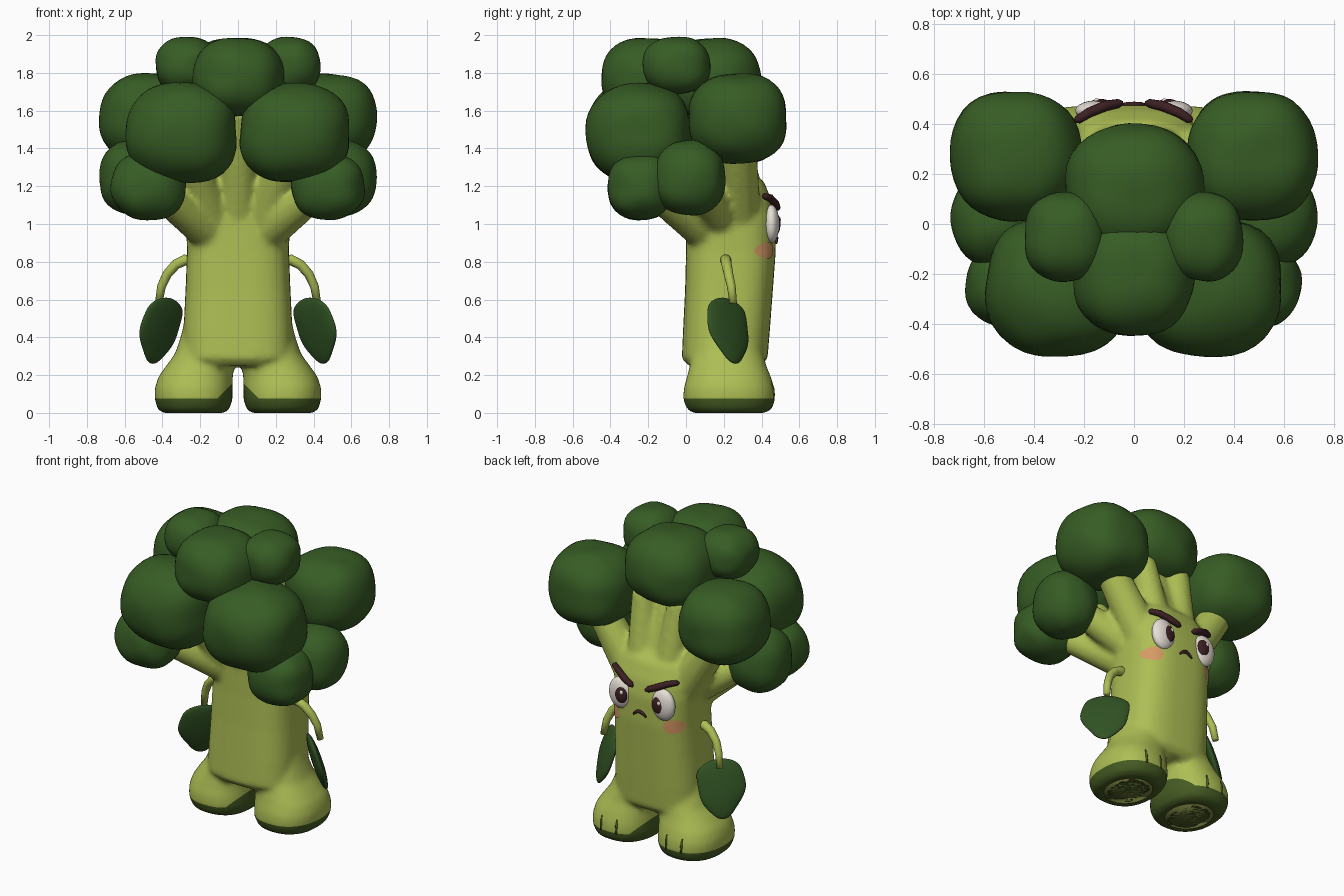
import bpy, bmesh, math
from mathutils import Vector, noise
from mathutils.bvhtree import BVHTree

if "Cube" in bpy.data.objects:
    bpy.data.objects.remove(bpy.data.objects["Cube"])


def mat(name, col):
    m = bpy.data.materials.new(name)
    m.diffuse_color = (*col, 1)
    m.use_nodes = True
    m.node_tree.nodes["Principled BSDF"].inputs["Base Color"].default_value = m.diffuse_color
    return m


STALK = mat("stalk_green", (0.42, 0.52, 0.09))
FLORET = mat("floret_green", (0.038, 0.108, 0.018))
LEAF = mat("leaf_green", (0.03, 0.085, 0.017))
SOLE = mat("sole_green", (0.06, 0.105, 0.016))
PAD = mat("pad_olive", (0.17, 0.2, 0.045))
WHITE = mat("eye_white", (0.8, 0.74, 0.68))
BROWN = mat("dark_brown", (0.045, 0.014, 0.016))
BLUSH = mat("blush", (0.68, 0.32, 0.13))


def finish(bm, name, *mats):
    me = bpy.data.meshes.new(name)
    bmesh.ops.recalc_face_normals(bm, faces=bm.faces)
    bm.to_mesh(me)
    bm.free()
    for m in mats:
        me.materials.append(m)
    me.shade_smooth()
    ob = bpy.data.objects.new(name, me)
    bpy.context.collection.objects.link(ob)
    return ob


def bridge(bm, rings):
    n = len(rings[0])
    for a, b in zip(rings, rings[1:]):
        for i in range(n):
            bm.faces.new((a[i], a[(i + 1) % n], b[(i + 1) % n], b[i]))
    bm.faces.new(rings[0][::-1])
    bm.faces.new(rings[-1])


def loft(bm, sections, power, n=40):
    """Stacked superellipses: z, centre x, half width, y min, y max."""
    rings = []
    for z, cx, hx, y0, y1 in sections:
        ring = []
        for i in range(n):
            a = 2 * math.pi * i / n
            c, s = math.cos(a), math.sin(a)
            e = 2 / power
            ring.append(bm.verts.new((cx + hx * math.copysign(abs(c) ** e, c),
                                      (y0 + y1) / 2 + (y1 - y0) / 2 * math.copysign(abs(s) ** e, s), z)))
        rings.append(ring)
    bridge(bm, rings)


def tube(bm, pts, radii, n=12):
    pts = [Vector(p) for p in pts]
    rings = []
    for k, p in enumerate(pts):
        d = (pts[min(k + 1, len(pts) - 1)] - pts[max(k - 1, 0)]).normalized()
        u = d.cross(Vector((0.13, 1, 0.07))).normalized()
        v = d.cross(u)
        rings.append([bm.verts.new(p + radii[k] * (u * math.cos(2 * math.pi * i / n) + v * math.sin(2 * math.pi * i / n)))
                      for i in range(n)])
    bridge(bm, rings)


def blob(name, centre, radii, material, bump=0.0, level=4):
    bm = bmesh.new()
    bmesh.ops.create_icosphere(bm, subdivisions=level, radius=1)
    c = Vector(centre)
    for v in bm.verts:
        p = v.co.normalized()
        if bump:
            k = sum(abs(t) ** 2.4 for t in p) ** (-1 / 2.4)
            p = p * (k * 0.98 + bump * noise.noise(p * 1.4 + c * 5))
        v.co = c + Vector(p[i] * radii[i] for i in range(3))
    return finish(bm, name, material)


# Florets: centre and radii, mirrored when off the middle
florets = [
    ("front_floret", (0.30, -0.25, 1.48), (0.30, 0.285, 0.27)),
    ("back_floret", (0.475, 0.275, 1.56), (0.265, 0.265, 0.245)),
    ("side_floret", (0.55, 0.02, 1.245), (0.185, 0.19, 0.2)),
    ("low_front_floret", (0.475, -0.24, 1.2), (0.2, 0.18, 0.18)),
    ("top_floret", (0.275, -0.05, 1.84), (0.165, 0.18, 0.155)),
    ("crown_front_floret", (0, -0.2, 1.775), (0.245, 0.25, 0.215)),
    ("crown_back_floret", (0, 0.14, 1.755), (0.28, 0.265, 0.235)),
]
for name, c, r in florets:
    for s in ((-1, 1) if c[0] else (1,)):
        blob(name, (s * c[0], c[1], c[2]), r, FLORET, 0.06)

# Trunk, feet and branches, fused into one smooth body
bm = bmesh.new()
loft(bm, [(0.25, 0, 0.25, 0.01, 0.40), (0.29, 0, 0.29, -0.022, 0.432), (0.45, 0, 0.288, -0.015, 0.445),
          (0.65, 0, 0.278, -0.005, 0.46), (0.85, 0, 0.27, 0, 0.475), (1.02, 0, 0.275, 0, 0.475),
          (1.12, 0, 0.275, 0.0, 0.455), (1.22, 0, 0.24, 0.03, 0.415), (1.3, 0, 0.16, 0.1, 0.33)], 2.9)
for s in (-1, 1):
    loft(bm, [(0, s * .235, .165, .035, .42), (0.02, s * .235, .19, .005, .455), (0.07, s * .235, .206, -.015, .472),
              (0.13, s * .235, .206, -.012, .468), (0.19, s * .225, .197, .005, .45), (0.25, s * .2, .18, .02, .425),
              (0.31, s * .17, .165, .035, .41), (0.39, s * .14, .167, .05, .39), (0.48, s * .12, .165, .07, .36)], 2.3)
    for start, end, r0, r1 in [((.13, .13, .98), (.28, -.12, 1.4), .12, .09),
                               ((.15, .28, 1.02), (.42, .28, 1.42), .12, .095),
                               ((.15, .2, 1.0), (.5, .06, 1.22), .11, .08),
                               ((.14, .12, .95), (.43, -.18, 1.17), .11, .075),
                               ((.09, .32, 1.1), (.13, .24, 1.6), .10, .075)]:
        tube(bm, [(s * start[0], *start[1:]), (s * end[0], *end[1:])], (r0, r1))
tube(bm, [(0, .12, 1.0), (0, -.12, 1.62)], (.11, .09))
tube(bm, [(0, .34, 1.08), (0, .18, 1.6)], (.08, .06))
raw = finish(bm, "raw_body")
rm = raw.modifiers.new("fuse", 'REMESH')
rm.mode = 'VOXEL'
rm.voxel_size = 0.017
sm = raw.modifiers.new("soften", 'SMOOTH')
sm.factor = 0.5
sm.iterations = 5
fused = bpy.data.meshes.new_from_object(raw.evaluated_get(bpy.context.evaluated_depsgraph_get()))
bpy.data.objects.remove(raw)
bm = bmesh.new()
bm.from_mesh(fused)
low = min(v.co.z for v in bm.verts)
for v in bm.verts:
    if v.co.z < 0.3:
        v.co.z -= low * (1 - v.co.z / 0.3)

# Dark soles that climb the inner side of each foot
for co, no in [((0, 0, .075), (0, 0, 1)), ((.11, 0, .075), (1, 0, 1)), ((-.11, 0, .075), (-1, 0, 1))]:
    near = [f for f in bm.faces if f.calc_center_median().z < 0.25]
    geom = near + list({e for f in near for e in f.edges}) + list({v for f in near for v in f.verts})
    bmesh.ops.bisect_plane(bm, geom=geom, plane_co=co, plane_no=no, dist=1e-5)
for f in bm.faces:
    c = f.calc_center_median()
    f.material_index = int(c.z < 0.075 + max(0, 0.11 - abs(c.x)) and c.z < 0.21)
tree = BVHTree.FromBMesh(bm)
finish(bm, "body", STALK, SOLE)


def surf(x, z, off=0.0):
    """Point on the face side of the body."""
    hit, nor, _, _ = tree.ray_cast(Vector((x, 2, z)), Vector((0, -1, 0)))
    return hit + nor * off if hit else Vector((x, 0.4, z))


def stroke(name, pts, radii, off=0.0):
    bm = bmesh.new()
    tube(bm, [surf(x, z, off) for x, z in pts], radii, 10)
    return finish(bm, name, BROWN if name != "toe_line" else SOLE)


for s in (-1, 1):
    # Foot pad
    bm = bmesh.new()
    loft(bm, [(0, s * .235, .135, .07, .385), (.006, s * .235, .135, .07, .385)], 2)
    finish(bm, "foot_pad", PAD)
    # Toe lines
    for x in (0.18, 0.29):
        stroke("toe_line", [(s * x, z) for z in (.07, .1, .13, .16)], (.006, .007, .007, .003))
    # Arm
    bm = bmesh.new()
    tube(bm, [(s * .24, .21, .80), (s * .28, .21, .81), (s * .33, .215, .785), (s * .375, .225, .735),
              (s * .405, .24, .67), (s * .42, .25, .58)], (.028, .029, .027, .025, .023, .02))
    finish(bm, "arm", STALK)
    # Leaf hand, flat and turned diagonally
    bm = bmesh.new()
    bmesh.ops.create_icosphere(bm, subdivisions=4, radius=1)
    for v in bm.verts:
        x, y, z = v.co
        a = math.atan2(z, x)
        k = 1 + 0.045 * math.cos(5 * a + 0.6)
        u = 0.142 * x * k * (1 + 0.3 * z)
        w = 0.032 * y - 0.05 * z
        v.co = (s * (0.415 + (u + w) * 0.707), 0.228 + (w - u) * 0.707, 0.435 + 0.175 * z)
    finish(bm, "leaf_hand", LEAF)
    # Eye, iris and glint
    e = surf(s * .155, 1.0)
    blob("eye", (s * .155, e.y - .005, 1.0), (.08, .042, .102), WHITE, level=3)
    blob("iris", (s * .135, e.y + .022, 1.0), (.044, .021, .055), BROWN, level=3)
    blob("glint", (s * .135 - .014, e.y + .037, 1.022), (.012, .008, .015), WHITE, level=2)
    # Brow
    stroke("brow", [(s * x, z) for x, z in ((.045, 1.075), (.06, 1.082), (.11, 1.103), (.17, 1.13), (.215, 1.142), (.23, 1.143))],
           (.008, .018, .021, .02, .017, .007), .022)
    # Blush patch laid on the surface
    bm = bmesh.new()
    rings = [[bm.verts.new(surf(s * (.205 + .05 * r * math.cos(i * math.pi / 12)), .86 + .045 * r * math.sin(i * math.pi / 12), .005))
              for i in range(24)] for r in (1, .7, .4, .1)]
    bridge(bm, rings)
    bm.faces.remove(next(f for f in bm.faces if len(f.verts) == 24 and rings[0][0] in f.verts))
    finish(bm, "blush_patch", BLUSH)

# Frowning mouth
stroke("mouth", [(.045 * t, .925 - .028 * t * t) for t in (-1, -.7, -.35, 0, .35, .7, 1)],
       (.005, .009, .01, .011, .01, .009, .005), .004)
